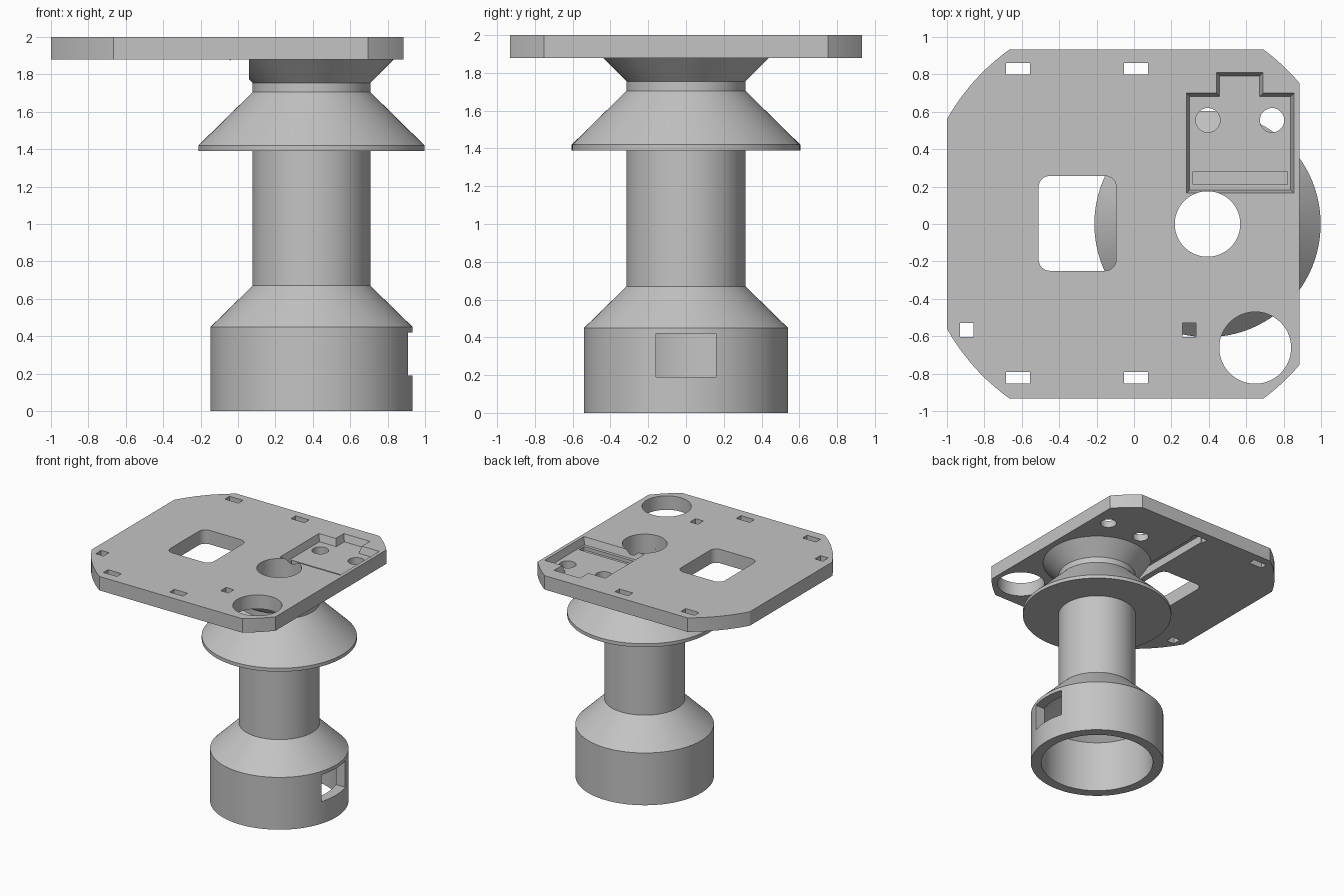
import bpy, bmesh
from math import sin, cos, pi, radians, sqrt, atan2

cube = bpy.data.objects.get("Cube")
if cube:
    bpy.data.objects.remove(cube, do_unlink=True)

GREY = (0.55, 0.55, 0.55, 1.0)
mat = bpy.data.materials.new("plain grey")
mat.use_nodes = True
mat.diffuse_color = GREY
mat.node_tree.nodes["Principled BSDF"].inputs["Base Color"].default_value = GREY

AXIS_X = 0.393      # column axis
TOP, UNDER = 2.0, 1.88


def make_object(name, bm):
    bmesh.ops.recalc_face_normals(bm, faces=bm.faces)
    mesh = bpy.data.meshes.new(name)
    bm.to_mesh(mesh)
    bm.free()
    mesh.materials.append(mat)
    obj = bpy.data.objects.new(name, mesh)
    bpy.context.collection.objects.link(obj)
    return obj


def prism(name, low, z0, z1, high=None):
    """Solid between two matching outlines."""
    bm = bmesh.new()
    a = [bm.verts.new((x, y, z0)) for x, y in low]
    b = [bm.verts.new((x, y, z1)) for x, y in (high or low)]
    bm.faces.new(a)
    bm.faces.new(b)
    for i in range(len(a)):
        j = (i + 1) % len(a)
        bm.faces.new((a[i], a[j], b[j], b[i]))
    return make_object(name, bm)


def lathe(name, profile, segments=96):
    """Closed (radius, z) profile spun around the column axis."""
    bm = bmesh.new()
    rings = [[bm.verts.new((AXIS_X + r * cos(2 * pi * i / segments),
                            r * sin(2 * pi * i / segments), z))
              for i in range(segments)] for r, z in profile]
    for k, ring in enumerate(rings):
        nxt = rings[(k + 1) % len(rings)]
        for i in range(segments):
            j = (i + 1) % segments
            bm.faces.new((ring[i], ring[j], nxt[j], nxt[i]))
    return make_object(name, bm)


def arc(cx, cy, r, a0, a1, n):
    return [(cx + r * cos(a0 + (a1 - a0) * i / n),
             cy + r * sin(a0 + (a1 - a0) * i / n)) for i in range(n + 1)]


def rect(x0, x1, y0, y1):
    return [(x0, y0), (x1, y0), (x1, y1), (x0, y1)]


def round_rect(x0, x1, y0, y1, r):
    pts = []
    corners = [(x1 - r, y1 - r), (x0 + r, y1 - r), (x0 + r, y0 + r), (x1 - r, y0 + r)]
    for k, (cx, cy) in enumerate(corners):
        pts += arc(cx, cy, r, k * pi / 2, (k + 1) * pi / 2, 8)
    return pts


def disc(cx, cy, r):
    return arc(cx, cy, r, 0, 2 * pi, 64)[:-1]


def cut(target, cutter):
    mod = target.modifiers.new("cut", 'BOOLEAN')
    mod.operation = 'DIFFERENCE'
    mod.solver = 'EXACT'
    mod.object = cutter
    bpy.context.view_layer.objects.active = target
    bpy.ops.object.modifier_apply(modifier=mod.name)
    bpy.data.objects.remove(cutter, do_unlink=True)


def smooth(obj):
    bpy.ops.object.select_all(action='DESELECT')
    obj.select_set(True)
    bpy.context.view_layer.objects.active = obj
    bpy.ops.object.shade_smooth_by_angle(angle=radians(25))


def groove():
    return prism("groove_cutter", rect(-0.04, 0.06, -0.83, 0.83), 1.75, 1.95)


# Hollow column: base cup, shaft, skirt and flare
column = lathe("column", [
    (0.455, 0), (0.54, 0), (0.54, 0.45), (0.315, 0.67), (0.315, 1.39),
    (0.605, 1.39), (0.605, 1.42), (0.315, 1.705), (0.315, 1.755),
    (0.44, UNDER), (0.175, UNDER), (0.175, 0.70), (0.455, 0.45)])
cut(column, prism("window_cutter", rect(0.65, 1.2, -0.16, 0.16), 0.19, 0.42))
cut(column, groove())
smooth(column)

# Plate: rectangle with its corners trimmed by large arcs
R_LEFT, R_RIGHT, HALF, X0, X1 = 1.146, 1.162, 0.932, -1.0, 0.885


def corner(r, x):
    """Arc from the side edge at x to the y = HALF edge."""
    side = atan2(sqrt(r * r - x * x), x)
    end = atan2(HALF, (1 if x > 0 else -1) * sqrt(r * r - HALF * HALF))
    return arc(0, 0, r, side, end, 12)


upper = corner(R_RIGHT, X1) + corner(R_LEFT, X0)[::-1]
outline = upper + [(x, -y) for x, y in reversed(upper)]
plate = prism("top_plate", outline, UNDER, TOP)

# Through holes
holes = [round_rect(-0.51, -0.095, -0.25, 0.257, 0.06),
         disc(AXIS_X, 0, 0.175), disc(0.648, -0.662, 0.192),
         disc(0.395, 0.555, 0.065), disc(0.738, 0.555, 0.065)]
for x in (-0.62, 0.01):
    for y in (-0.822, 0.83):
        holes.append(rect(x - 0.064, x + 0.064, y - 0.031, y + 0.031))
for x in (-0.894, 0.295):
    holes.append(rect(x - 0.037, x + 0.037, -0.605, -0.53))
for shape in holes:
    cut(plate, prism("hole_cutter", shape, 1.8, 2.1))

# Underside groove
cut(plate, groove())


# Stepped pocket with tapered walls and a narrow recess in its floor
def pocket(e):
    return [(0.298 - e, 0.183 - e), (0.838 + e, 0.183 - e), (0.838 + e, 0.682 + e),
            (0.672 + e, 0.682 + e), (0.672 + e, 0.792 + e), (0.458 - e, 0.792 + e),
            (0.458 - e, 0.682 + e), (0.298 - e, 0.682 + e)]


cut(plate, prism("pocket_cutter", pocket(0), 1.94, 2.01, pocket(0.02)))
cut(plate, prism("recess_cutter", rect(0.315, 0.822, 0.21, 0.28), 1.91, 1.97))
smooth(plate)
